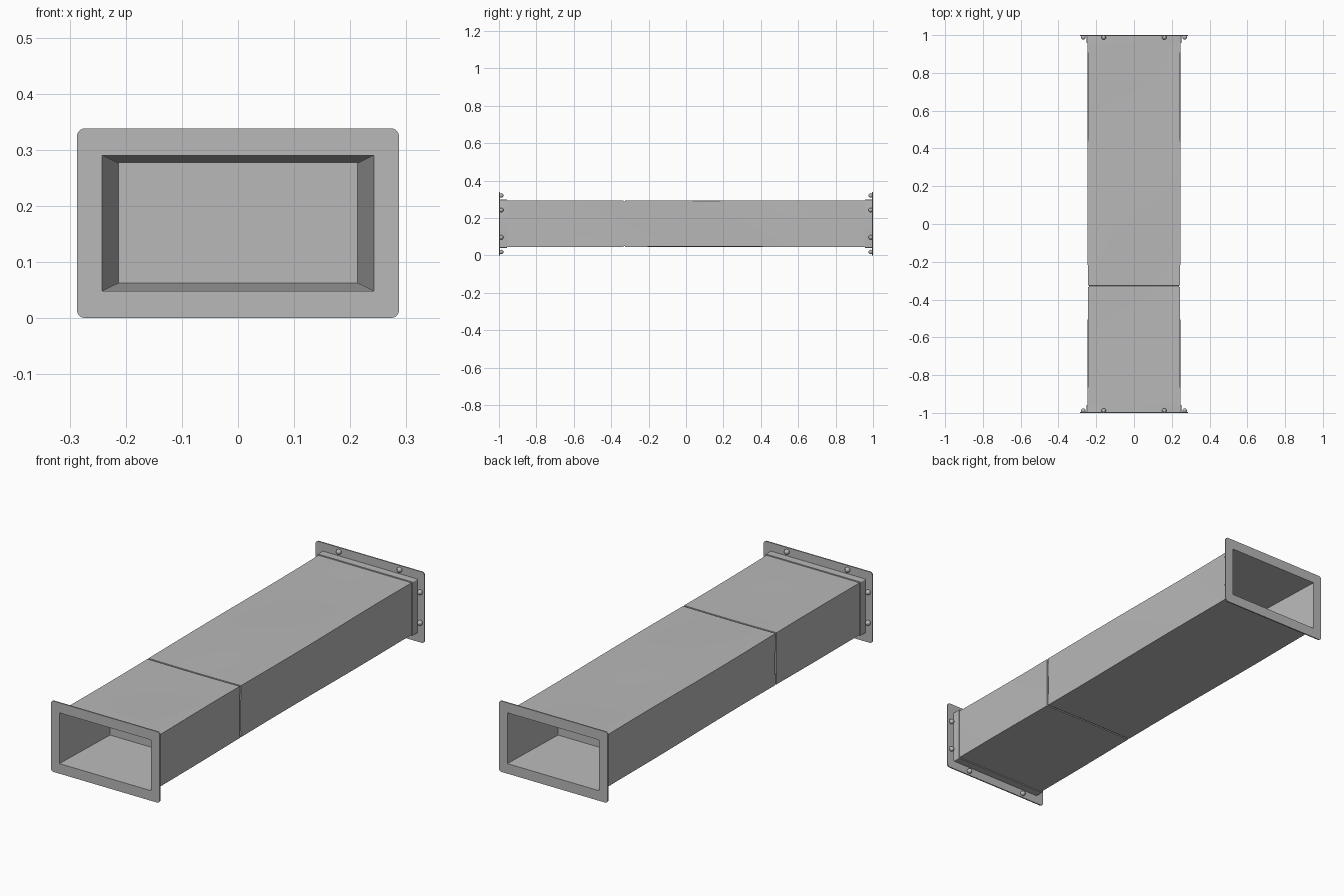
import bpy
import bmesh
import math
from mathutils import Vector

if "Cube" in bpy.data.objects:
    bpy.data.objects.remove(bpy.data.objects["Cube"], do_unlink=True)

MID = 0.1695           # height of the duct axis
DUCT = (0.246, 0.124)  # outer half width and half height
SEAM = -0.33

steel = bpy.data.materials.new("galvanised_grey")
steel.use_nodes = True
grey = (0.48, 0.48, 0.48, 1)
steel.diffuse_color = grey
shader = next(n for n in steel.node_tree.nodes if n.type == 'BSDF_PRINCIPLED')
shader.inputs["Base Color"].default_value = grey


def finish(name, bm):
    """Turn a bmesh into a named, smooth-by-angle object."""
    bmesh.ops.remove_doubles(bm, verts=bm.verts, dist=0.00005)
    bmesh.ops.recalc_face_normals(bm, faces=bm.faces)
    mesh = bpy.data.meshes.new(name)
    bm.to_mesh(mesh)
    bm.free()
    mesh.materials.append(steel)
    obj = bpy.data.objects.new(name, mesh)
    bpy.context.collection.objects.link(obj)
    bpy.ops.object.select_all(action='DESELECT')
    obj.select_set(True)
    bpy.context.view_layer.objects.active = obj
    bpy.ops.object.shade_smooth_by_angle(angle=math.radians(25))
    return obj


def loft(name, rings, closed=False):
    """Skin a row of equal rings; cap both ends unless it closes on itself."""
    bm = bmesh.new()
    rows = [[bm.verts.new(p) for p in ring] for ring in rings]
    pairs = list(zip(rows, rows[1:]))
    if closed:
        pairs.append((rows[-1], rows[0]))
    for a, b in pairs:
        for i in range(len(a)):
            j = (i + 1) % len(a)
            bm.faces.new((a[i], a[j], b[j], b[i]))
    if not closed:
        bm.faces.new(rows[0])
        bm.faces.new(rows[-1])
    return finish(name, bm)


def rectangle(w, h, y, steps=12):
    """Rectangle around the axis with subdivided sides."""
    corners = [Vector((sx * w, y, MID + sz * h))
               for sx, sz in ((-1, -1), (1, -1), (1, 1), (-1, 1))]
    return [corners[k].lerp(corners[(k + 1) % 4], i / steps)
            for k in range(4) for i in range(steps)]


def rounded(w, h, y, r, steps=5):
    """Rectangle around the axis with rounded corners."""
    ring = []
    for k, (sx, sz) in enumerate(((1, 1), (-1, 1), (-1, -1), (1, -1))):
        for i in range(steps + 1):
            a = (k + i / steps) * math.pi / 2
            ring.append((sx * (w - r) + r * math.cos(a), y,
                         MID + sz * (h - r) + r * math.sin(a)))
    return ring


def dented(ring):
    """Push the sheet in and out gently, fading to nothing at the ends."""
    for p in ring:
        fade = 0.0022 * max(0, 1 - p.y ** 4)
        z = p.z - MID
        p.x += p.x / DUCT[0] * fade * (math.sin(4.3 * p.y + 9 * z) - 0.7)
        p.z += z / DUCT[1] * fade * (math.sin(5.1 * p.y + 1) * math.cos(7 * p.x) - 0.4)
    return ring


# Duct: blind recess, mouth, outer sheet with a seam groove, mouth, recess
def recess(side):
    return [rectangle(0.213, 0.107, side * 0.66), rectangle(0.242, 0.121, side)]


ROWS = 48
stations = [(-1 + 2 * i / ROWS, 0) for i in range(ROWS + 1)]
stations = [s for s in stations if abs(s[0] - SEAM) > 0.01]
stations += [(SEAM + d, inset) for d, inset in
             ((-0.004, 0), (-0.003, 0.005), (0.003, 0.005), (0.004, 0))]
outer = [dented(rectangle(DUCT[0] - inset, DUCT[1] - inset, y))
         for y, inset in sorted(stations)]
loft("duct", recess(-1) + outer + recess(1)[::-1])

for end, side in (("front", -1), ("back", 1)):
    # Flange plate with rounded outer corners and a square opening
    face, rear = side, side * 0.994
    loft(end + "_flange",
         [rounded(0.287, 0.169, rear, 0.014), rounded(0.287, 0.169, face, 0.014),
          rounded(0.242, 0.121, face, 0), rounded(0.242, 0.121, rear, 0)], closed=True)

    # Collar hugging the duct behind the flange
    lip, root = side * 0.957, side * 0.996
    loft(end + "_collar",
         [rounded(0.251, 0.129, lip, 0.004), rounded(0.251, 0.129, root, 0.004),
          rounded(0.244, 0.122, root, 0.001), rounded(0.244, 0.122, lip, 0.001)], closed=True)

    # Round bolt heads on the rear of the flange
    spots = [(sx * 0.16, sz * 0.151) for sx in (-1, 1) for sz in (-1, 1)]
    spots += [(sx * 0.268, sz * 0.073) for sx in (-1, 1) for sz in (-1, 1)]
    bm = bmesh.new()
    for x, z in spots:
        head = bmesh.ops.create_uvsphere(bm, u_segments=16, v_segments=10, radius=0.012)
        bmesh.ops.translate(bm, verts=head["verts"], vec=(x, side * 0.988, MID + z))
    finish(end + "_bolts", bm)
